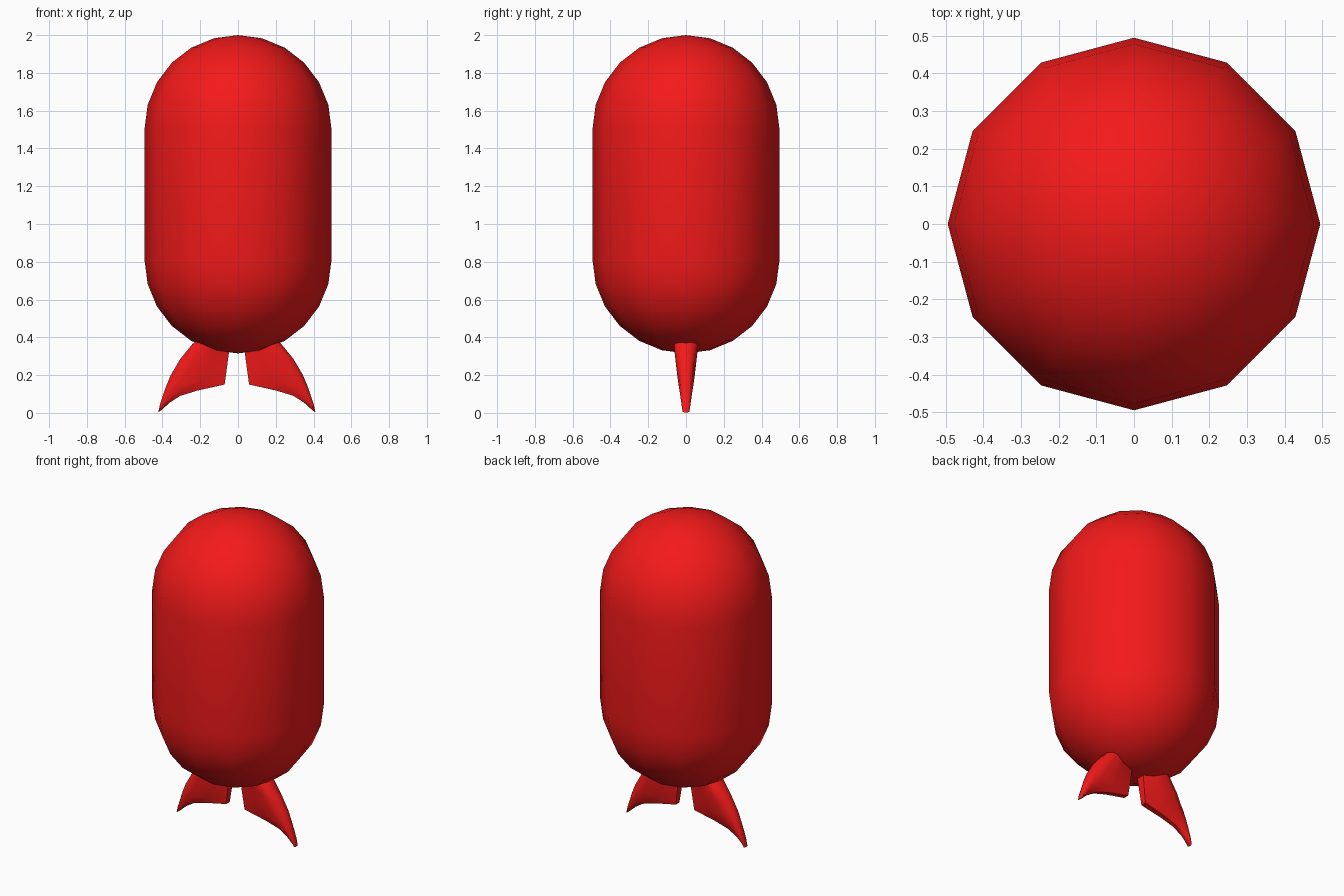
import bpy, bmesh
from math import sin, cos, pi

if "Cube" in bpy.data.objects:
    bpy.data.objects.remove(bpy.data.objects["Cube"])

red = bpy.data.materials.new("red")
red.diffuse_color = (0.9, 0.01, 0.01, 1)
red.use_nodes = True
red.node_tree.nodes["Principled BSDF"].inputs["Base Color"].default_value = red.diffuse_color


def loft(name, rings, angle, close_ends=True):
    """Skin a list of equal-length closed rings into one solid."""
    bm = bmesh.new()
    rows = [[bm.verts.new(p) for p in ring] for ring in rings]
    n = len(rows[0])
    for a, b in zip(rows, rows[1:]):
        for i in range(n):
            j = (i + 1) % n
            bm.faces.new((a[i], a[j], b[j], b[i]))
    if close_ends:
        bm.faces.new(rows[0])
        bm.faces.new(rows[-1])
    bmesh.ops.remove_doubles(bm, verts=bm.verts, dist=1e-5)
    bmesh.ops.recalc_face_normals(bm, faces=bm.faces)
    mesh = bpy.data.meshes.new(name)
    bm.to_mesh(mesh)
    bm.free()
    mesh.materials.append(red)
    obj = bpy.data.objects.new(name, mesh)
    bpy.context.collection.objects.link(obj)
    bpy.context.view_layer.objects.active = obj
    obj.select_set(True)
    bpy.ops.object.shade_smooth_by_angle(angle=angle)
    obj.select_set(False)
    return obj


# Capsule body: twelve sides, six bands in each dome
R, SIDES = 0.495, 12
profile = [(R * sin(k * pi / 12), 0.81 - R * cos(k * pi / 12)) for k in range(7)]
profile += [(R * cos(k * pi / 12), 1.502 + 0.498 * sin(k * pi / 12)) for k in range(7)]
loft("body", [[(r * cos(2 * pi * i / SIDES), r * sin(2 * pi * i / SIDES), z)
               for i in range(SIDES)] for r, z in profile], pi / 3, False)

# Swept fins: outer point, inner point (x, z), half thickness
sections = [
    ((0.15, 0.43), (0.035, 0.42), 0.068),
    ((0.235, 0.365), (0.042, 0.32), 0.064),
    ((0.30, 0.285), (0.053, 0.235), 0.055),
    ((0.35, 0.20), (0.065, 0.15), 0.045),
    ((0.375, 0.14), (0.21, 0.118), 0.037),
    ((0.392, 0.09), (0.30, 0.09), 0.030),
    ((0.407, 0.045), (0.355, 0.055), 0.024),
    ((0.416, 0.003), (0.402, 0.012), 0.018),
]
# Teardrop cross-section: position from outer to inner edge, relative thickness
half = [(0, 0.4), (0.08, 0.8), (0.25, 1), (0.6, 0.75), (1, 0.4)]
teardrop = half + [(u, -w) for u, w in reversed(half)]
for name, s in (("right_fin", 1), ("left_fin", -1)):
    rings = [[(s * (o[0] + (i[0] - o[0]) * u) - 0.006, w * t, o[1] + (i[1] - o[1]) * u)
              for u, w in teardrop] for o, i, t in sections]
    loft(name, rings, pi / 3.5)
